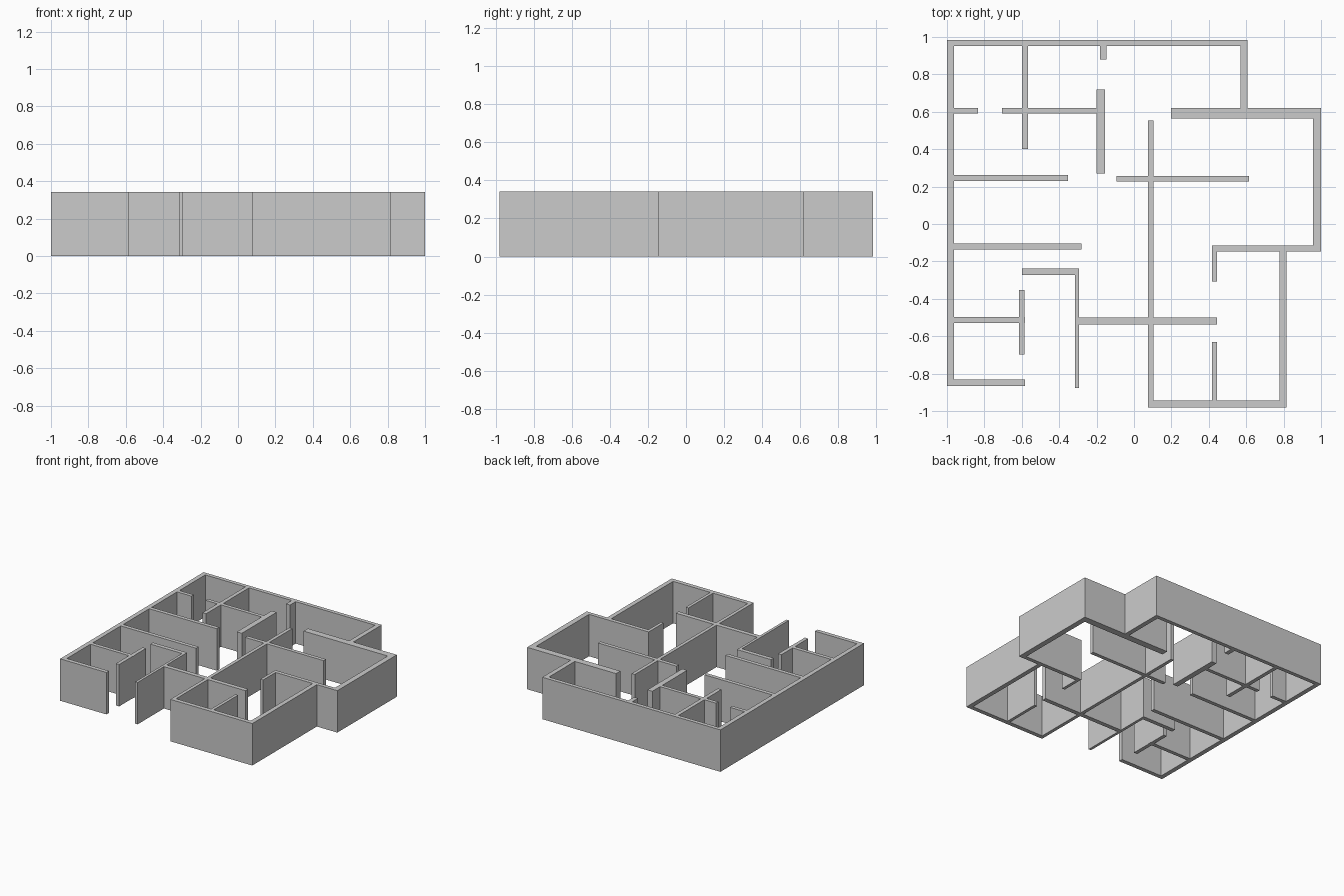
import bpy, bmesh

H = 0.342  # wall height


def build_walls(name, rects):
    """Fuse (x0, x1, y0, y1) wall footprints into one plan and raise it."""
    xs = sorted({v for r in rects for v in r[:2]})
    ys = sorted({v for r in rects for v in r[2:]})
    bm = bmesh.new()
    for xa, xb in zip(xs, xs[1:]):
        for ya, yb in zip(ys, ys[1:]):
            cx, cy = (xa + xb) / 2, (ya + yb) / 2
            if any(r[0] < cx < r[1] and r[2] < cy < r[3] for r in rects):
                bm.faces.new([bm.verts.new((x, y, 0)) for x, y in
                              ((xa, ya), (xb, ya), (xb, yb), (xa, yb))])
    bmesh.ops.remove_doubles(bm, verts=bm.verts, dist=1e-5)
    out = bmesh.ops.extrude_face_region(bm, geom=bm.faces[:], use_keep_orig=True)
    top = [g for g in out["geom"] if isinstance(g, bmesh.types.BMVert)]
    bmesh.ops.translate(bm, verts=top, vec=(0, 0, H))
    bmesh.ops.dissolve_limit(bm, angle_limit=0.01, verts=bm.verts, edges=bm.edges)
    bmesh.ops.recalc_face_normals(bm, faces=bm.faces)
    mesh = bpy.data.meshes.new(name)
    bm.to_mesh(mesh)
    bm.free()
    bpy.context.collection.objects.link(bpy.data.objects.new(name, mesh))


# Outer shell of the building
build_walls("outer_walls", [
    (-1.0, -0.963, -0.866, 0.985),    # left side
    (-1.0, 0.608, 0.953, 0.985),      # back
    (0.57, 0.608, 0.565, 0.985),      # back right return
    (0.197, 1.0, 0.565, 0.62),        # thick step wall
    (0.956, 1.0, -0.147, 0.62),       # right side
    (0.418, 1.0, -0.147, -0.115),     # right front step
    (0.418, 0.443, -0.308, -0.115),   # door stub behind front room
    (0.778, 0.815, -0.98, -0.115),    # front room right side
    (0.075, 0.815, -0.98, -0.945),    # front
    (0.418, 0.443, -0.63, -0.945),    # placed as a stub below
    (0.418, 0.443, -0.945, -0.63),    # front room divider
    (-1.0, -0.582, -0.866, -0.832),   # front left
    # central spine with its cross walls
    (0.075, 0.103, -0.98, 0.553),
    (-0.094, 0.615, 0.226, 0.257),
    (-0.315, 0.443, -0.537, -0.501),
    (-0.315, -0.293, -0.876, -0.238),
    (-0.6, -0.293, -0.272, -0.238),
    # left rooms
    (-1.0, -0.282, -0.137, -0.105),
    (-1.0, -0.352, 0.23, 0.262),
    (-1.0, -0.582, -0.528, -0.497),
    (-0.615, -0.585, -0.697, -0.352),
    # back left closets
    (-1.0, -0.833, 0.59, 0.62),
    (-0.705, -0.155, 0.59, 0.62),
    (-0.6, -0.568, 0.4, 0.985),
    (-0.183, -0.147, 0.88, 0.985),
    (-0.2, -0.155, 0.27, 0.72),
])
